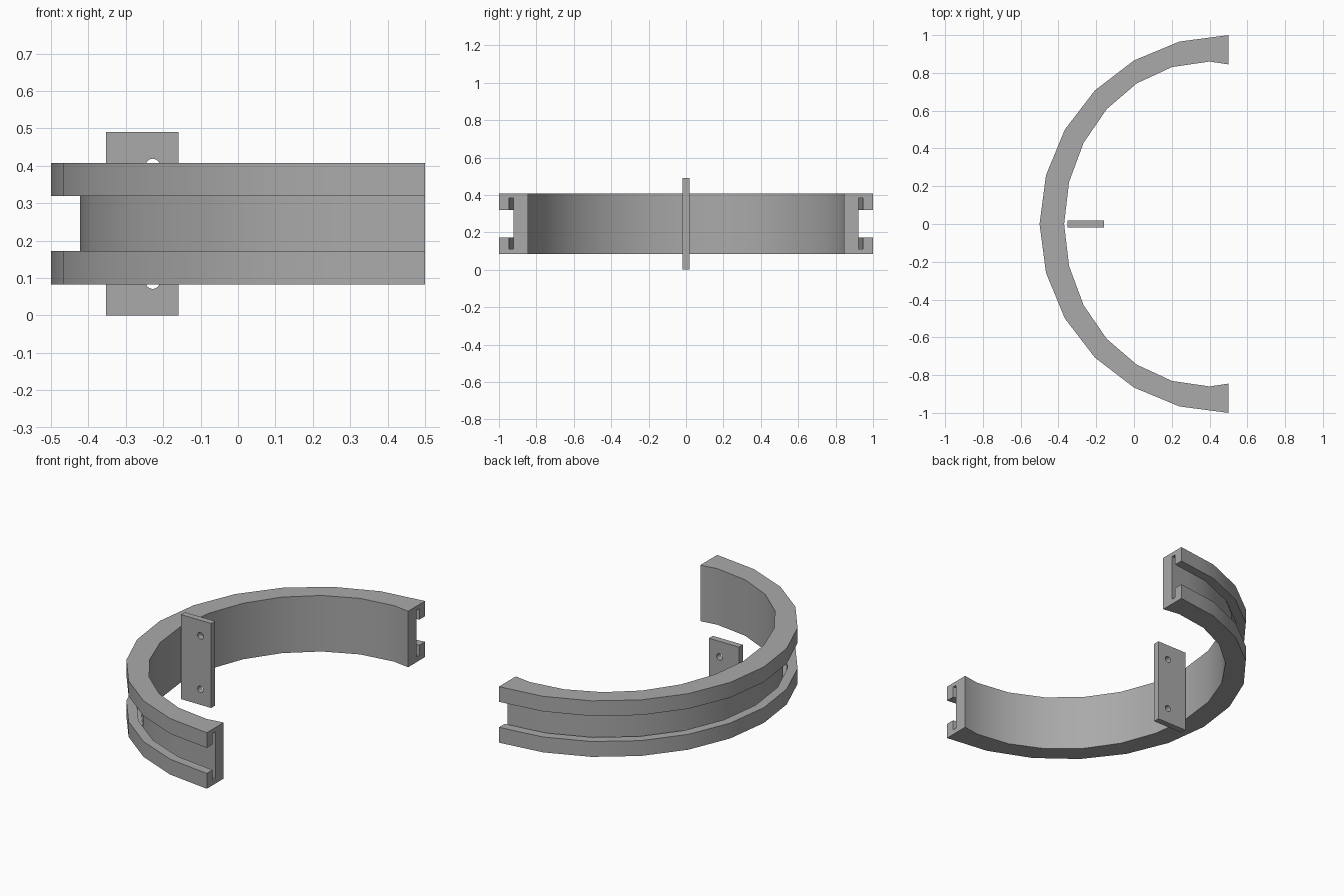
import bpy, bmesh
from math import sin, cos, radians, pi

cube = bpy.data.objects.get("Cube")
if cube:
    bpy.data.objects.remove(cube, do_unlink=True)

# Single grey material
grey = bpy.data.materials.new("plain grey")
grey.use_nodes = True
colour = (0.4, 0.4, 0.4, 1)
grey.diffuse_color = colour
grey.node_tree.nodes["Principled BSDF"].inputs["Base Color"].default_value = colour


def finish(name, bm):
    bmesh.ops.recalc_face_normals(bm, faces=bm.faces)
    mesh = bpy.data.meshes.new(name)
    bm.to_mesh(mesh)
    bm.free()
    mesh.materials.append(grey)
    obj = bpy.data.objects.new(name, mesh)
    bpy.context.collection.objects.link(obj)
    return obj


def activate(obj):
    bpy.ops.object.select_all(action='DESELECT')
    obj.select_set(True)
    bpy.context.view_layer.objects.active = obj


# Half ring: stations run from one open end to the other in 15 degree steps
CENTRE, STEP = 0.5, radians(15)
Z_LOW, Z_HIGH = 0.083, 0.408


def outer_point(i, r):
    return CENTRE - r * cos(i * STEP), r * sin(i * STEP)


def inner_point(i):
    return 0.4 - 0.77 * cos(i * STEP), 0.86 * sin(i * STEP)


def midpoint(a, b):
    return (a[0] + b[0]) / 2, (a[1] + b[1]) / 2


def station(i):
    """Return the inner point and a function giving the outer point at a radius."""
    sign = 1 if i > 0 else -1
    if abs(i) == 7:      # open end, straight across at the centre line
        return (CENTRE, sign * 0.845), lambda r: outer_point(sign * 6, r)
    if abs(i) == 6:      # inner wall's widest point
        return inner_point(i), lambda r: midpoint(outer_point(sign * 5, r), outer_point(i, r))
    return inner_point(i), lambda r: outer_point(i, r)


# Cross-section of the outside: two lips around an undercut groove (radius, z)
RIM, LIP, FLOOR = 1.0, 0.947, 0.922
profile = [(RIM, Z_LOW), (RIM, 0.172), (LIP, 0.172), (LIP, 0.112), (FLOOR, 0.112),
           (FLOOR, 0.383), (LIP, 0.383), (LIP, 0.32), (RIM, 0.32), (RIM, Z_HIGH)]

bm = bmesh.new()
sections = []
for i in range(-7, 8):
    inner, outer = station(i)
    points = [(*inner, Z_HIGH), (*inner, Z_LOW)] + [(*outer(r), z) for r, z in profile]
    sections.append([bm.verts.new(p) for p in points])
for a, b in zip(sections, sections[1:]):
    for k in range(len(a)):
        n = (k + 1) % len(a)
        bm.faces.new((a[k], a[n], b[n], b[k]))
for end in (sections[0], sections[-1]):
    bm.faces.new(end)
ring = finish("grooved_half_ring", bm)
activate(ring)
bpy.ops.object.shade_smooth_by_angle(angle=radians(30))

# Upright mounting plate
bm = bmesh.new()
bmesh.ops.create_cube(bm, size=1)
for v in bm.verts:
    v.co = (-0.256 + v.co.x * 0.193, v.co.y * 0.036, 0.245 + v.co.z * 0.49)
plate = finish("mounting_plate", bm)

# Two round holes through the plate
for z in (0.09, 0.4):
    bpy.ops.mesh.primitive_cylinder_add(vertices=24, radius=0.019, depth=0.2,
                                        location=(-0.228, 0, z), rotation=(pi / 2, 0, 0))
    cutter = bpy.context.object
    cutter.name = "hole_cutter"
    cutter.hide_render = True
    cutter.data.materials.append(grey)
    activate(plate)
    cut = plate.modifiers.new("hole", 'BOOLEAN')
    cut.operation = 'DIFFERENCE'
    cut.solver = 'EXACT'
    cut.object = cutter
    bpy.ops.object.modifier_apply(modifier=cut.name)
    bpy.data.objects.remove(cutter, do_unlink=True)
bpy.ops.object.shade_smooth_by_angle(angle=radians(30))
